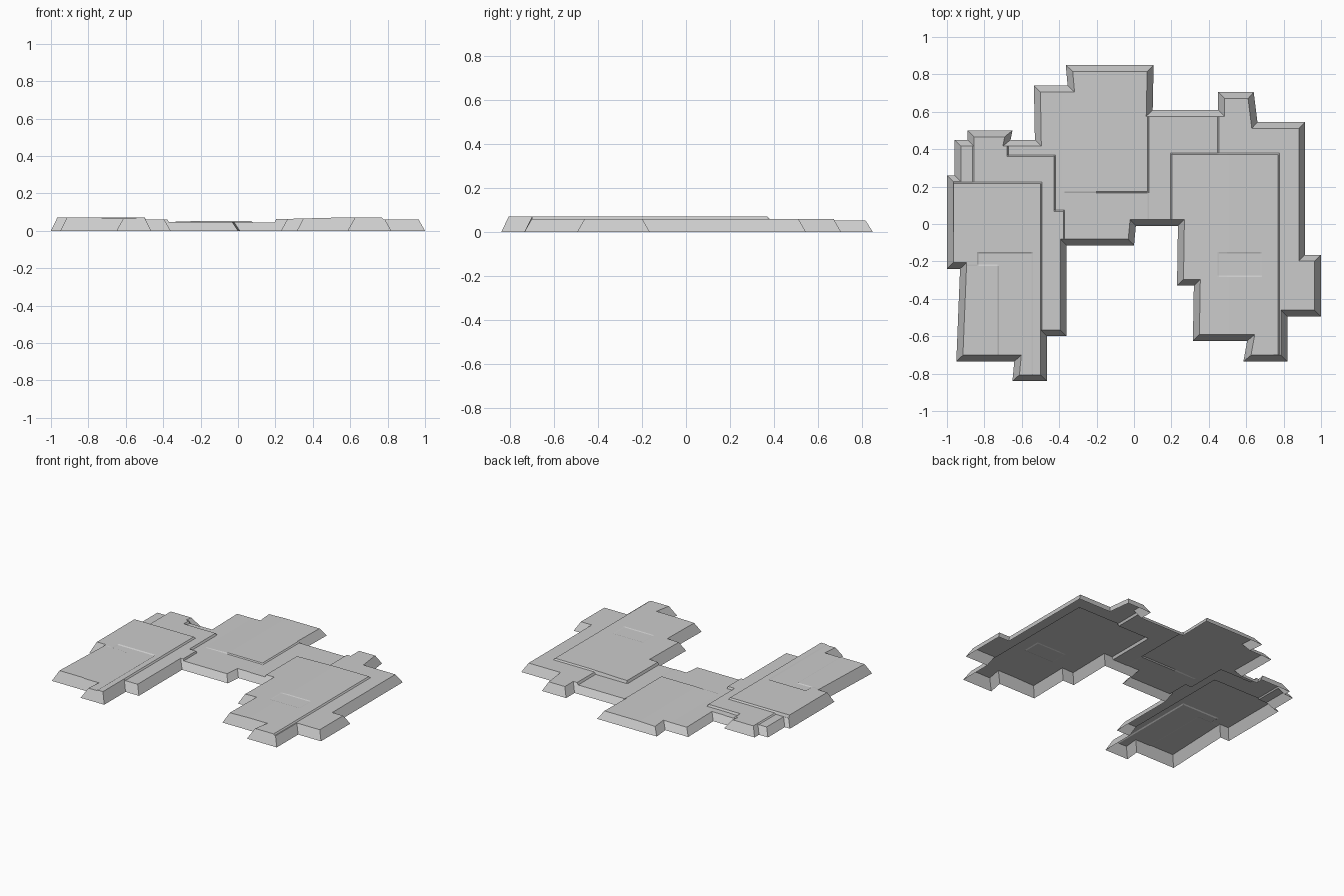
import bpy, bmesh
from mathutils import Vector

if "Cube" in bpy.data.objects:
    bpy.data.objects.remove(bpy.data.objects["Cube"])

# ground outline, counter-clockwise
OUTLINE = [(-1, .26), (-1, -.24), (-.93, -.24), (-.95, -.735), (-.64, -.735), (-.65, -.84),
           (-.465, -.84), (-.465, -.6), (-.36, -.6), (-.36, -.115), (0, -.115), (.01, -.01),
           (.235, -.01), (.23, -.33), (.32, -.33), (.315, -.625), (.605, -.625), (.585, -.735),
           (.82, -.735), (.82, -.495), (1, -.495), (1, -.165), (.915, -.165), (.915, .545),
           (.66, .545), (.64, .705), (.45, .705), (.45, .61), (.1, .61), (.105, .85),
           (-.365, .85), (-.355, .74), (-.535, .74), (-.53, .45), (-.66, .45), (-.65, .5),
           (-.89, .5), (-.89, .45), (-.96, .45), (-.96, .26)]

# terraces: x0, x1, y0, y1, height at x0, height at x1 (later ones win)
PANELS = [
    (-.6, .075, -.2, .9, .047, .047),          # centre slab
    (-.38, -.2, .17, .9, .047, .053),          # centre ramp
    (-.2, .075, .17, .9, .053, .053),          # centre raised panel
    (-1.1, -.86, .2, .6, .052, .052),          # left rear ledge
    (-.86, -.675, .2, .6, .06, .06),           # left rear block
    (-.86, -.425, .07, .365, .06, .06),        # left inner strip
    (-1.1, -.375, -.9, .07, .06, .06),
    (-1.1, -.495, -.9, .22, .071, .071),       # left top panel
    (-.835, -.545, -.9, -.155, .066, .066),    # left recess
    (-1.1, -.725, -.9, -.22, .07, .07),        # left front panel
    (.45, 1.1, -.9, .9, .06, .06),             # right lower slab
    (.2, .5, -.9, .375, .062, .07),            # right ramp
    (.5, .775, -.9, .375, .07, .07),           # right top panel
    (.45, .68, -.28, -.155, .067, .067),       # right recess
]


def height(x, y):
    z = .045
    for x0, x1, y0, y1, za, zb in PANELS:
        if x0 <= x <= x1 and y0 <= y <= y1:
            z = za + (zb - za) * (x - x0) / (x1 - x0)
    return z


def inset(points, d):
    result = []
    for i, p in enumerate(points):
        a, b, c = Vector(points[i - 1]), Vector(p), Vector(points[(i + 1) % len(points)])
        u, v = (b - a).normalized(), (c - b).normalized()
        n, m = Vector((-u.y, u.x)), Vector((-v.y, v.x))
        result.append(b + (n + m) * d / (1 + n.dot(m)))
    return result


bm = bmesh.new()
outer = [bm.verts.new((x, y, 0)) for x, y in OUTLINE]
inner = [bm.verts.new((p.x, p.y, 0)) for p in inset(OUTLINE, .034)]

# roof face and sloping walls, open underneath
bm.faces.new(inner).material_index = 1
n = len(outer)
for i in range(n):
    j = (i + 1) % n
    bm.faces.new((outer[i], outer[j], inner[j], inner[i]))

# cut both sides of every terrace edge, so each edge becomes a steep step
for axis in (0, 1):
    for e in sorted({p[axis * 2 + k] for p in PANELS for k in (0, 1)}):
        for side in (-.004, .004):
            faces = [f for f in bm.faces if f.material_index == 1]
            geom = {g for f in faces for g in (f, *f.edges, *f.verts)}
            co, no = Vector(), Vector()
            co[axis], no[axis] = e + side, 1
            bmesh.ops.bisect_plane(bm, geom=list(geom), dist=1e-5, plane_co=co, plane_no=no)

for v in {v for f in bm.faces if f.material_index == 1 for v in f.verts}:
    v.co.z = height(v.co.x, v.co.y)
for f in bm.faces:
    f.material_index = 0

mesh = bpy.data.meshes.new("terraced_platform")
bm.to_mesh(mesh)
bm.free()
bpy.context.collection.objects.link(bpy.data.objects.new("terraced_platform", mesh))
